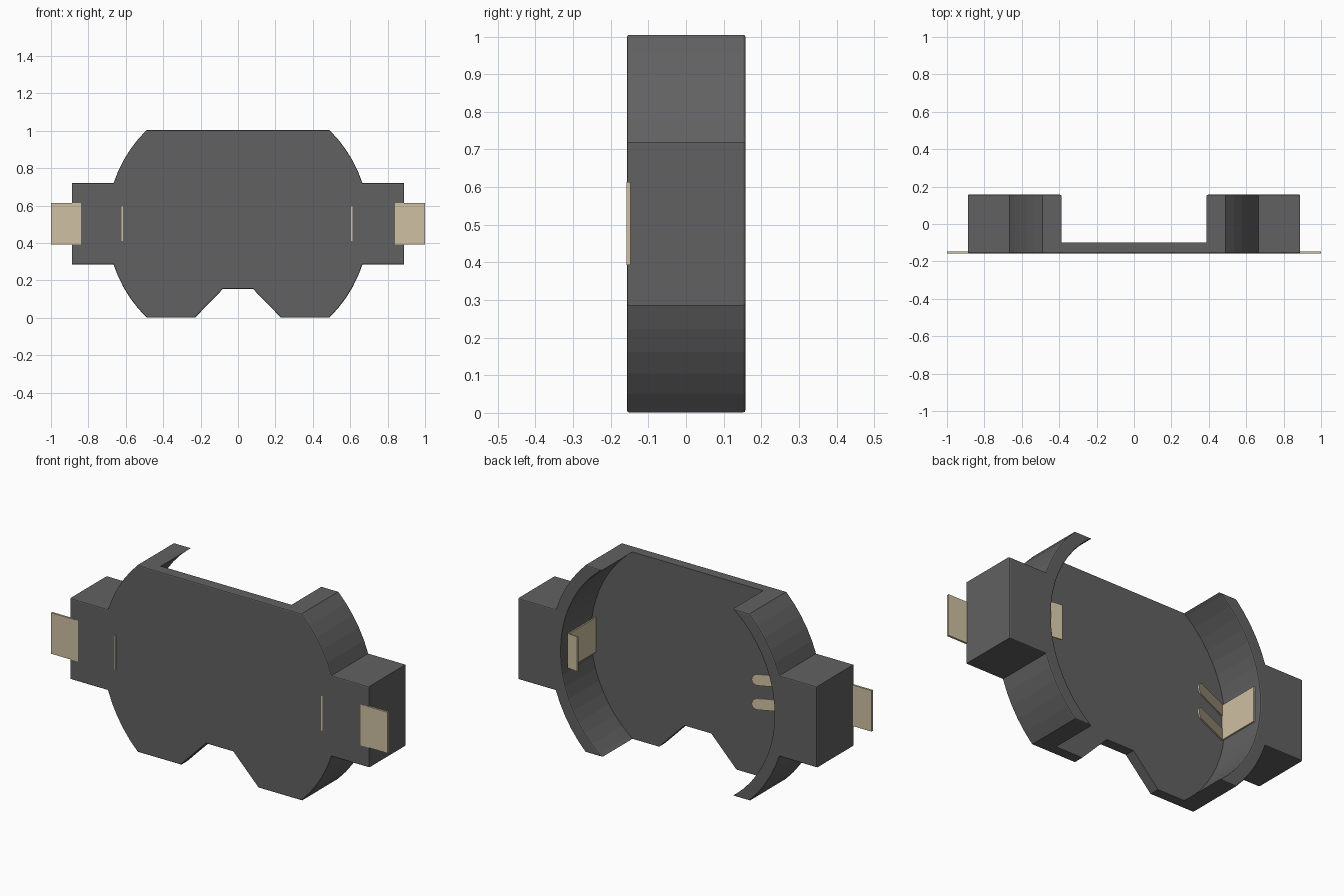
import bpy, bmesh, math
from mathutils import Vector

if "Cube" in bpy.data.objects:
    bpy.data.objects.remove(bpy.data.objects["Cube"])

CZ, R_OUT, R_IN = 0.503, 0.70, 0.635   # cell centre height, outer and pocket radii
Y0, Y1, FLOOR = -0.157, 0.158, -0.10   # front face, back rim, pocket floor


def material(name, rgb):
    m = bpy.data.materials.new(name)
    m.diffuse_color = (*rgb, 1)
    m.use_nodes = True
    m.node_tree.nodes["Principled BSDF"].inputs["Base Color"].default_value = m.diffuse_color
    return m


def new_object(name, bm, mat=None):
    bmesh.ops.recalc_face_normals(bm, faces=bm.faces)
    me = bpy.data.meshes.new(name)
    bm.to_mesh(me)
    bm.free()
    ob = bpy.data.objects.new(name, me)
    bpy.context.collection.objects.link(ob)
    if mat:
        me.materials.append(mat)
    return ob


def prism(name, pts, axis, a, b, mat=None):
    """Extrude a closed 2D outline along y (xz outline) or z (xy outline)."""
    bm = bmesh.new()
    place = (lambda p: (p[0], a, p[1])) if axis == 'y' else (lambda p: (p[0], p[1], a))
    face = bm.faces.new([bm.verts.new(place(p)) for p in pts])
    ext = bmesh.ops.extrude_face_region(bm, geom=[face])
    move = Vector((0, b - a, 0)) if axis == 'y' else Vector((0, 0, b - a))
    bmesh.ops.translate(bm, vec=move, verts=[v for v in ext['geom'] if isinstance(v, bmesh.types.BMVert)])
    return new_object(name, bm, mat)


def strip(name, path, t, z0, z1, mat):
    """Bent sheet metal: offset an open xy path by its thickness, extrude along z."""
    pts = [Vector(p) for p in path]
    off = []
    for i, p in enumerate(pts):
        d = (pts[min(i + 1, len(pts) - 1)] - pts[max(i - 1, 0)]).normalized()
        off.append(p + Vector((-d.y, d.x)) * t)
    return prism(name, pts + off[::-1], 'z', z0, z1, mat)


plastic = material("dark_plastic", (0.12, 0.12, 0.12))
metal = material("contact_metal", (0.62, 0.53, 0.36))

# Holder body outline: right half from the top down, then mirrored
def arc(a0, a1, n=5):
    return [(R_OUT * math.cos(math.radians(a0 + (a1 - a0) * i / n)),
             CZ + R_OUT * math.sin(math.radians(a0 + (a1 - a0) * i / n))) for i in range(n + 1)]

half = arc(45.8, 18.1) + [(0.888, CZ + 0.2175), (0.888, CZ - 0.2175)] + arc(-18.1, -45.8)
half += [(0.23, half[-1][1]), (0.08, 0.155)]
body = prism("holder_body", half + [(-x, z) for x, z in half[::-1]], 'y', Y0, Y1, plastic)

# Round pocket for the cell, open at top and bottom
circle = [(R_IN * math.cos(math.tau * i / 64), CZ + R_IN * math.sin(math.tau * i / 64)) for i in range(64)]
cutter = prism("pocket_cutter", circle, 'y', FLOOR, 0.4)
cutter.hide_render = True
mod = body.modifiers.new("pocket", 'BOOLEAN')
mod.operation, mod.object, mod.solver = 'DIFFERENCE', cutter, 'EXACT'
cut = bpy.data.meshes.new_from_object(body.evaluated_get(bpy.context.evaluated_depsgraph_get()))
body.modifiers.clear()
body.data = cut
bpy.data.objects.remove(cutter)

# Soften the front and back outline edges
bm = bmesh.new()
bm.from_mesh(cut)
bmesh.ops.dissolve_limit(bm, angle_limit=0.01, verts=bm.verts, edges=bm.edges)
rim = [e for e in bm.edges if len(e.link_faces) == 2 and e.calc_face_angle() > 0.5
       and any(all(abs(v.co.y - y) < 1e-4 for v in e.verts) for y in (Y0, Y1))]
bmesh.ops.bevel(bm, geom=rim, offset=0.01, segments=2, profile=0.5, affect='EDGES', clamp_overlap=True)
bm.to_mesh(cut)
bm.free()

# Solder tabs on both sides
for s, side in ((-1, "left"), (1, "right")):
    prism(side + "_solder_tab", [(s * 0.84, -0.158), (s * 1.0, -0.158), (s * 1.0, -0.147), (s * 0.84, -0.147)],
          'z', CZ - 0.11, CZ + 0.11, metal)

# Right contact: wall plate with an inward lip
strip("right_contact", [(0.612, -0.158), (0.612, 0.13), (0.55, 0.138)], 0.008, 0.41, 0.596, metal)

# Left contact: wall plate
strip("left_contact", [(-0.616, -0.158), (-0.616, 0.13)], 0.008, 0.41, 0.596, metal)

# Two sloping spring fingers with rounded tips, rising from the pocket floor
LENGTH, HALF_W = 0.25, 0.03
for s, side in ((-1, "lower"), (1, "upper")):
    tip = [(LENGTH - HALF_W + HALF_W * math.cos(a), HALF_W * math.sin(a))
           for a in (math.radians(-90 + 22.5 * i) for i in range(9))]
    finger = prism(side + "_spring_finger", [(0, -HALF_W)] + tip + [(0, HALF_W)], 'y', -0.004, 0.004, metal)
    finger.location = (-0.62, -0.10, CZ + s * 0.065)
    finger.rotation_euler.z = math.atan2(0.1, 0.23)
